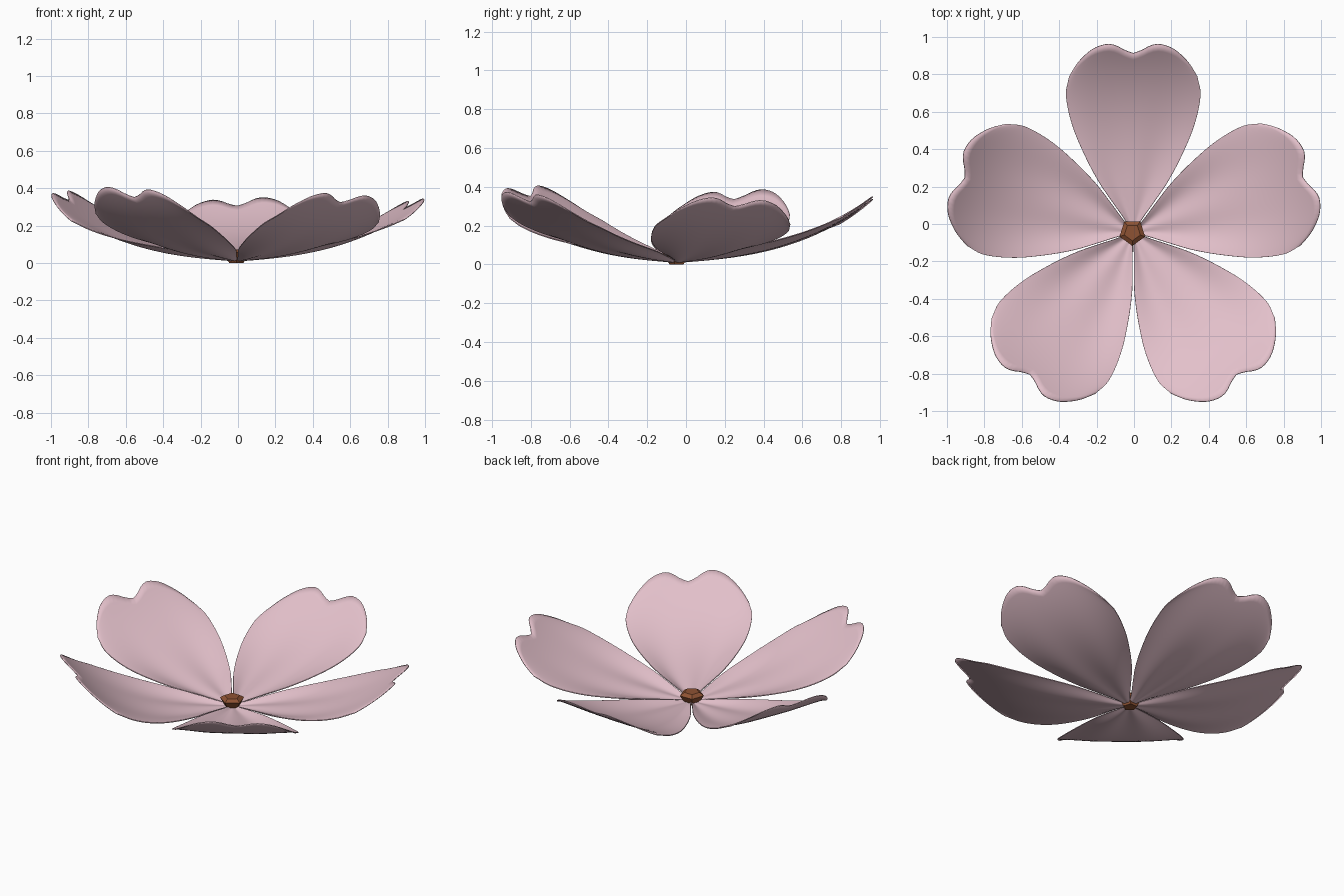
import bpy, math

if "Cube" in bpy.data.objects:
    bpy.data.objects.remove(bpy.data.objects["Cube"])

def material(name, rgb):
    m = bpy.data.materials.new(name)
    m.diffuse_color = (*rgb, 1)
    m.use_nodes = True
    m.node_tree.nodes["Principled BSDF"].inputs["Base Color"].default_value = m.diffuse_color
    return m

pink = material("petal pink", (0.77, 0.53, 0.595))
brown = material("centre brown", (0.27, 0.085, 0.033))
CX, CY = -0.004, -0.045

def curve(pts, x):
    """Smooth interpolation through a few (x, y) points."""
    n = len(pts)
    i = 0
    while i < n - 2 and x > pts[i + 1][0]:
        i += 1
    def slope(k):
        a, b = pts[max(k - 1, 0)], pts[min(k + 1, n - 1)]
        return (b[1] - a[1]) / (b[0] - a[0])
    (x0, y0), (x1, y1) = pts[i], pts[i + 1]
    h = x1 - x0
    s = (x - x0) / h
    return ((2*s**3 - 3*s**2 + 1) * y0 + (s**3 - 2*s**2 + s) * h * slope(i)
            + (3*s**2 - 2*s**3) * y1 + (s**3 - s**2) * h * slope(i + 1))

def build(name, verts, faces, mat):
    me = bpy.data.meshes.new(name)
    me.from_pydata(verts, [], faces)
    me.materials.append(mat)
    ob = bpy.data.objects.new(name, me)
    bpy.context.collection.objects.link(ob)
    return ob

# half width along the petal, and petal length across its notched tip
WIDTH = [(0, 0.008), (0.065, 0.043), (0.16, 0.11), (0.27, 0.185), (0.415, 0.262),
         (0.575, 0.328), (0.735, 0.36), (0.83, 0.342)]
TIP = [(0, 0.953), (0.12, 0.967), (0.28, 0.995), (0.42, 1.001), (0.62, 0.978),
       (0.78, 0.935), (0.9, 0.888), (1, 0.83)]

def petal(name, angle, rise, length):
    NU, NV = 40, 36
    ca, sa = math.cos(angle), math.sin(angle)
    verts, faces = [], []
    for j in range(NV + 1):
        v = j / NV
        w = curve(WIDTH, v * 0.83)
        for i in range(NU + 1):
            u = math.sin((2 * i / NU - 1) * math.pi / 2)
            r = v * (0.83 + (curve(TIP, abs(u)) - 0.83) * v * v)
            t = u * w
            z = 0.01 + (0.085 * r + 0.24 * r ** 3) * (1 + (rise - 1) * r)
            # slight cup, radial folds fading outward, slight twist
            bow = max(math.sin(math.pi * v), 0)
            z += 0.03 * u * u * bow ** 0.7
            z += 0.010 * math.cos(2 * math.pi * u) * bow * (1 - v)
            z -= 0.05 * t * r
            r *= length
            verts.append((CX + r * ca - t * sa, CY + r * sa + t * ca, z))
    for j in range(NV):
        for i in range(NU):
            a = j * (NU + 1) + i
            faces.append((a + 1, a + NU + 2, a + NU + 1, a))
    ob = build(name, verts, faces, pink)
    for p in ob.data.polygons:
        p.use_smooth = True
    s = ob.modifiers.new("thickness", "SOLIDIFY")
    s.thickness = 0.005
    s.offset = 0

for k, (name, rise, length) in enumerate([
        ("right_petal", 1.0, 1.0), ("back_petal", 1.02, 1.005), ("left_petal", 1.13, 0.993),
        ("front_left_petal", 1.19, 0.985), ("front_right_petal", 1.09, 0.985)]):
    petal(name, math.radians(18 + 72 * k), rise, length)

# low five-sided flower centre
verts, faces = [], []
rings = [(0.04, 0.0), (0.072, 0.055), (0.045, 0.072)]
for r, z in rings:
    for k in range(5):
        a = math.radians(-90 + 72 * k)
        verts.append((CX - 0.005 + r * math.cos(a), CY + r * math.sin(a), z))
for j in range(2):
    for k in range(5):
        n = (k + 1) % 5
        faces.append((j*5 + k, j*5 + n, j*5 + 5 + n, j*5 + 5 + k))
faces += [(4, 3, 2, 1, 0), (10, 11, 12, 13, 14)]
build("flower_centre", verts, faces, brown)
